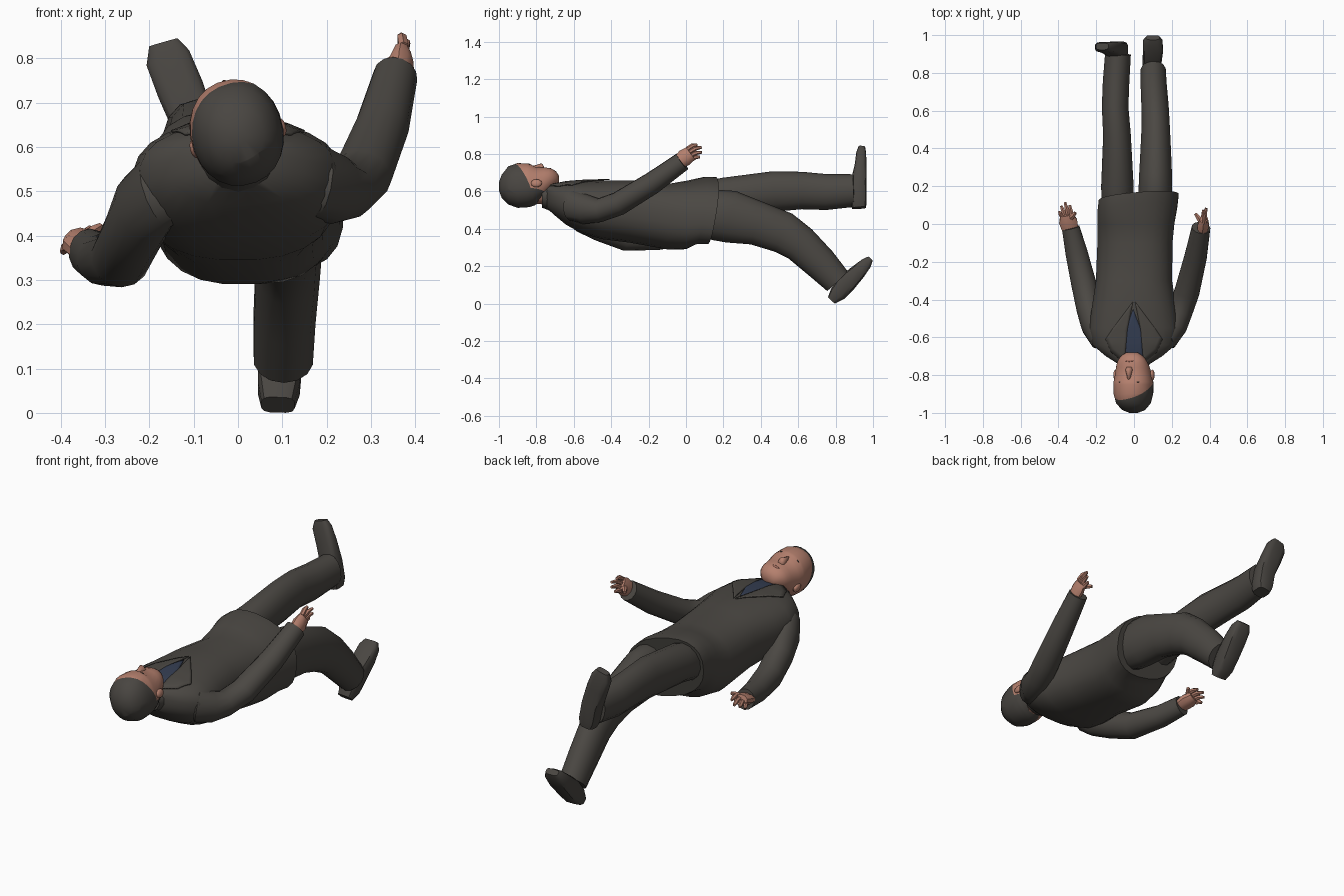
import bpy, bmesh, math
from mathutils import Vector, Matrix
from mathutils.bvhtree import BVHTree

if "Cube" in bpy.data.objects:
    bpy.data.objects.remove(bpy.data.objects["Cube"])


def material(name, rgb):
    m = bpy.data.materials.new(name)
    m.diffuse_color = (*rgb, 1)
    m.use_nodes = True
    m.node_tree.nodes["Principled BSDF"].inputs["Base Color"].default_value = m.diffuse_color
    return m


SUIT = material("charcoal suit", (0.070, 0.064, 0.056))
SHOE = material("dark shoe", (0.067, 0.061, 0.054))
SKIN = material("skin", (0.46, 0.215, 0.155))
HAIR = material("dark hair", (0.066, 0.060, 0.053))
NAVY = material("navy shirt", (0.035, 0.048, 0.085))
EYE = material("dark eye", (0.06, 0.03, 0.025))
LIP = material("lips", (0.36, 0.15, 0.11))
UP = (0, 0, 1)


def finish(name, bm, mats, angle=40):
    bmesh.ops.recalc_face_normals(bm, faces=bm.faces)
    me = bpy.data.meshes.new(name)
    bm.to_mesh(me)
    bm.free()
    for m in mats:
        me.materials.append(m)
    me.shade_smooth()
    me.set_sharp_from_angle(angle=math.radians(angle))
    ob = bpy.data.objects.new(name, me)
    bpy.context.collection.objects.link(ob)
    return ob


def loft_bm(secs, n=12, up=UP, axis=None, p=2.0):
    """Skin superellipse rings (x, y, z, half width, half height) along a path."""
    bm = bmesh.new()
    pts = [Vector(s[:3]) for s in secs]
    rings = []
    for i, s in enumerate(secs):
        t = Vector(axis) if axis else pts[min(i + 1, len(pts) - 1)] - pts[max(i - 1, 0)]
        t.normalize()
        side = t.cross(Vector(up)).normalized()
        top = side.cross(t)
        ring = []
        for k in range(n):
            a = 2 * math.pi * (k + 0.5) / n
            c, d = math.cos(a), math.sin(a)
            u = math.copysign(abs(c) ** (2 / p), c) * s[3]
            v = math.copysign(abs(d) ** (2 / p), d) * s[4]
            ring.append(bm.verts.new(pts[i] + side * u + top * v))
        rings.append(ring)
    for r, q in zip(rings, rings[1:]):
        for k in range(n):
            bm.faces.new((r[k], r[(k + 1) % n], q[(k + 1) % n], q[k]))
    bm.faces.new(rings[0])
    bm.faces.new(rings[-1])
    return bm


def loft(name, secs, mat, **kw):
    return finish(name, loft_bm(secs, **kw), [mat])


# jacket body: hem slants forward and lifts over the raised left thigh
bm = loft_bm([(0, -.75, .575, .07, .06), (0, -.70, .555, .15, .085), (0, -.64, .535, .222, .115),
              (0, -.55, .515, .24, .142), (0, -.45, .502, .226, .158), (0, -.30, .493, .203, .168),
              (.005, -.10, .465, .2, .176), (.01, 0, .475, .205, .18),
              (.018, .08, .502, .213, .172), (.025, .14, .505, .213, .167)],
             n=24, axis=(0, 1, 0), p=2.4)
for v in bm.verts:
    lift = min(max((v.co.y + .1) / .22, 0), 1)
    if v.co.y > .05:
        v.co.y += (v.co.z - .52) * .18 + v.co.x * .08
    v.co.z -= v.co.x * .24 * lift
tree = BVHTree.FromBMesh(bm)
finish("jacket_body", bm, [SUIT])


def plate(name, pts, lift, mat):
    """Thin panel draped on the chest."""
    bm = bmesh.new()
    bm.faces.new([bm.verts.new((x, y, 0)) for x, y in pts])
    bmesh.ops.triangulate(bm, faces=bm.faces)
    bmesh.ops.subdivide_edges(bm, edges=bm.edges[:], cuts=5, use_grid_fill=True)
    for v in bm.verts:
        hit = tree.ray_cast(Vector((v.co.x, v.co.y, 2)), Vector((0, 0, -1)))[0]
        v.co.z = (hit.z if hit else .6) + lift
    ob = finish(name, bm, [mat])
    s = ob.modifiers.new("thickness", 'SOLIDIFY')
    s.thickness, s.offset = .006, 0


# shirt front, lapels and collar
plate("shirt_front", [(-.05, -.72), (.05, -.72), (.045, -.58), (-.005, -.45), (-.05, -.58)], .002, NAVY)
for s, side in ((-1, "left"), (1, "right")):
    plate("lapel_" + side, [(s * .05, -.735), (s * .12, -.68), (s * .15, -.61), (s * .11, -.55),
                            (s * .005, -.41), (s * .035, -.56)], .004, SUIT)
loft("collar", [(0, -.77, .575, .075, .062), (0, -.74, .572, .085, .07), (0, -.69, .56, .105, .08)],
     SUIT, n=14, axis=(0, 1, 0))

# sleeves, starting deep inside the shoulders
loft("left_sleeve", [(-.1, -.6, .51, .04, .05), (-.18, -.595, .498, .07, .085),
                     (-.212, -.54, .463, .068, .09), (-.238, -.45, .405, .068, .075),
                     (-.265, -.32, .35, .068, .068), (-.305, -.15, .345, .06, .058),
                     (-.335, -.02, .362, .048, .054)], SUIT, n=14)
loft("right_sleeve", [(.1, -.6, .525, .04, .05), (.18, -.595, .522, .07, .085),
                      (.215, -.54, .505, .068, .08), (.245, -.46, .5, .068, .064),
                      (.28, -.36, .535, .068, .064), (.325, -.18, .645, .061, .06),
                      (.355, -.02, .76, .05, .052)], SUIT, n=14)


# hands: palm, four fingers and a thumb
def hand(side, wrist, knuckle, spread, tips, thumb, a, b):
    w, k, sp = Vector(wrist), Vector(knuckle), Vector(spread)
    m = w.lerp(k, .6)
    loft(side + "_palm", [(*w, a, b * .8), (*m, a * 1.15, b), (*k, a * .8, b * .85)], SKIN, n=10)

    def finger(name, start, tip, r):
        start, tip = Vector(start), Vector(tip)
        mid = start.lerp(tip, .55) + Vector((0, 0, .007))
        loft(name, [(*start, r, r), (*mid, r * .95, r * .95), (*tip, r * .6, r * .6)], SKIN, n=6)
    for i, t in enumerate(tips):
        finger(f"{side}_finger_{i + 1}", k + sp * (1 - i / 1.5) - (k - w) * .15, t, .0125)
    finger(side + "_thumb", m, thumb, .015)


hand("right", (.362, -.05, .748), (.37, .025, .805), (.004, -.008, .03),
     [(.367, .06, .85), (.382, .083, .836), (.382, .085, .81), (.368, .075, .785)],
     (.325, .055, .785), .027, .046)
hand("left", (-.335, -.04, .362), (-.358, .05, .392), (-.026, 0, -.016),
     [(-.395, .065, .362), (-.385, .095, .378), (-.365, .115, .39), (-.34, .1, .405)],
     (-.31, .06, .42), .044, .032)

# trouser legs
loft("left_leg", [(-.085, 0, .51, .07, .09), (-.086, .12, .555, .088, .098), (-.088, .2, .573, .088, .1),
                  (-.09, .47, .6, .075, .108), (-.1, .62, .605, .072, .1), (-.095, .75, .597, .072, .096),
                  (-.085, .9, .605, .07, .087)], SUIT, n=14)
loft("right_leg", [(.11, .03, .48, .085, .1), (.113, .15, .475, .092, .135), (.114, .24, .465, .09, .14),
                   (.115, .38, .43, .083, .118), (.115, .52, .38, .076, .112), (.112, .61, .32, .074, .1),
                   (.105, .72, .215, .071, .09), (.102, .81, .12, .068, .076)], SUIT, n=14)

# shoes, from heel to toe
loft("left_shoe", [(-.072, .925, .512, .036, .038), (-.078, .922, .55, .049, .045),
                   (-.095, .922, .64, .05, .044), (-.13, .933, .73, .054, .032),
                   (-.158, .937, .80, .052, .027), (-.168, .94, .835, .034, .018)],
     SHOE, n=12, up=(0, -1, 0), p=3.6)
loft("right_shoe", [(.09, .778, .018, .038, .026), (.092, .812, .055, .048, .046),
                    (.095, .86, .112, .05, .052), (.1, .92, .17, .054, .042),
                    (.1, .965, .217, .052, .031), (.1, .987, .242, .036, .016)],
     SHOE, n=12, up=(0, -.7, .7), p=3.6)

# head, turned slightly; the slanted hairline is cut into the skull
turn = Matrix.Translation((0, 0, .62)) @ Matrix.Rotation(math.radians(-14), 4, 'Y') @ Matrix.Translation((0, 0, -.62))
profile = [(-1, .65, .605, .022), (-.985, .69, .565, .06), (-.95, .735, .53, .09), (-.9, .753, .512, .103),
           (-.85, .75, .515, .105), (-.835, .749, .517, .104), (-.81, .733, .525, .1), (-.76, .728, .56, .09),
           (-.735, .726, .585, .082), (-.715, .72, .605, .072), (-.695, .708, .625, .054), (-.68, .685, .645, .03)]
bm = loft_bm([(0, y, (t + b) / 2, r, (t - b) / 2) for y, t, b, r in profile], n=24, axis=(0, 1, 0), p=2.15)
hairline = Vector((0, -.828, .53)), Vector((-.6, 2.2, 1)).normalized()
nape = Vector((0, 0, .565)), Vector((-.3, 0, 1)).normalized()
for co, no in (hairline, nape):
    bmesh.ops.bisect_plane(bm, geom=bm.verts[:] + bm.edges[:] + bm.faces[:], plane_co=co, plane_no=no)
for f in bm.faces:
    c = f.calc_center_median()
    below = (c - nape[0]).dot(nape[1]) < 0 and c.y < -.74
    f.material_index = 1 if below or (c - hairline[0]).dot(hairline[1]) < 0 else 0
bm.transform(turn)
finish("head", bm, [SKIN, HAIR])
loft("neck", [(0, -.83, .595, .062, .062), (0, -.75, .595, .064, .064), (0, -.67, .57, .07, .06)],
     SKIN, n=14, axis=(0, 1, 0))


# facial features
def blob(name, loc, size, mat):
    bm = bmesh.new()
    bmesh.ops.create_uvsphere(bm, u_segments=10, v_segments=6, radius=1)
    bm.transform(turn @ Matrix.Translation(loc) @ Matrix.Diagonal((*size, 1)))
    finish(name, bm, [mat], 60)


bm = loft_bm([(0, -.835, .725, .008, .015), (0, -.80, .724, .013, .021),
              (0, -.772, .726, .02, .029), (0, -.758, .722, .014, .014)], n=10, axis=(0, 1, 0))
bm.transform(turn)
finish("nose", bm, [SKIN], 85)
for s, side in ((-1, "left"), (1, "right")):
    blob(side + "_eye", (s * .036, -.812, .719), (.013, .006, .006), EYE)
    blob(side + "_brow", (s * .038, -.836, .733), (.02, .004, .008), HAIR)
    blob(side + "_ear", (s * .1, -.80, .62), (.012, .03, .022), SKIN)
blob("mouth", (0, -.725, .718), (.024, .007, .008), LIP)
